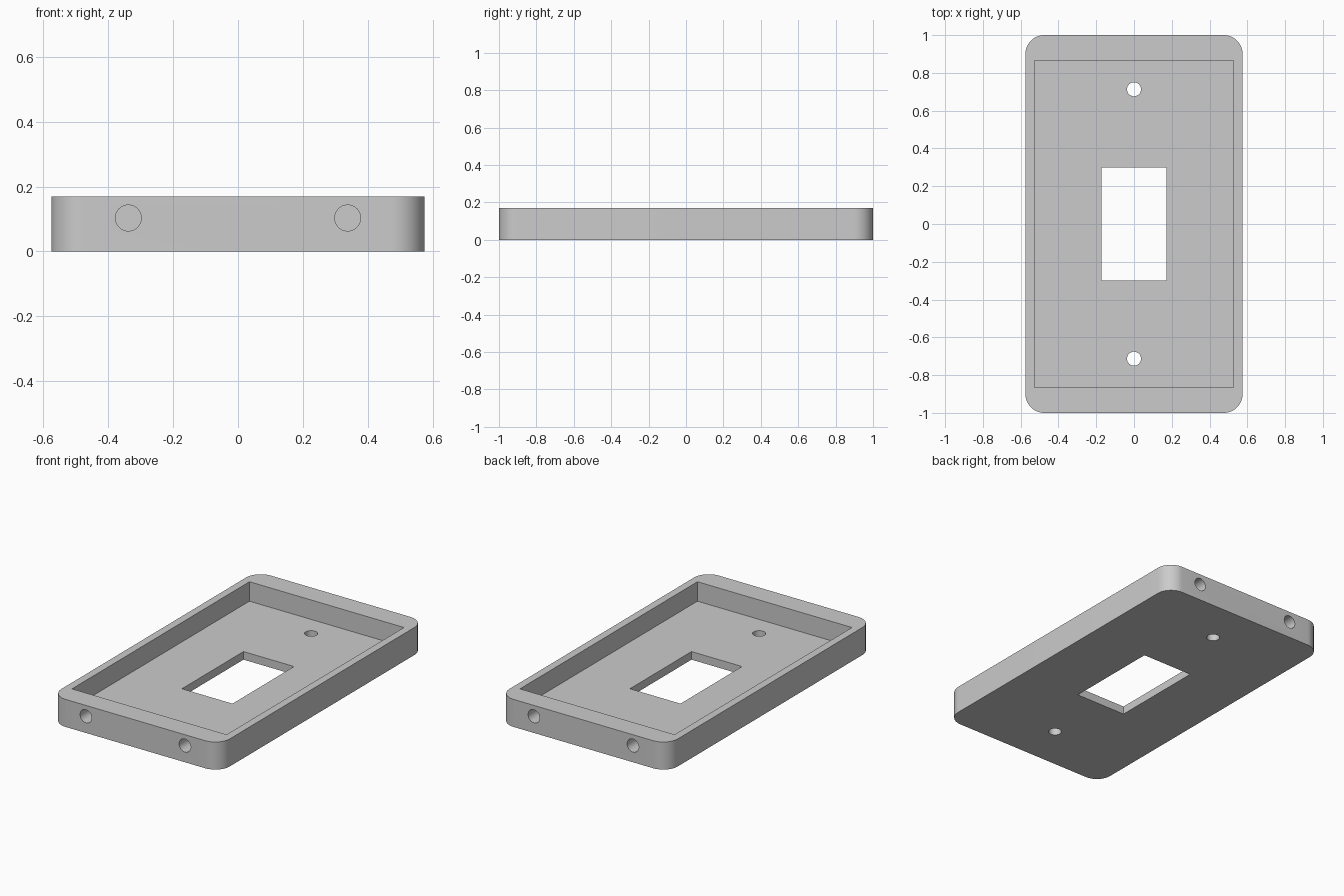
import bpy
import bmesh
from math import radians
from mathutils import Matrix

if "Cube" in bpy.data.objects:
    bpy.data.objects.remove(bpy.data.objects["Cube"])

WIDTH, LENGTH, HEIGHT, FLOOR = 1.15, 2.0, 0.17, 0.05
CORNER = 0.1

grey = bpy.data.materials.new("plain grey")
grey.use_nodes = True
grey.diffuse_color = (0.6, 0.6, 0.6, 1)
grey.node_tree.nodes["Principled BSDF"].inputs["Base Color"].default_value = (0.6, 0.6, 0.6, 1)


def finish(name, bm):
    mesh = bpy.data.meshes.new(name)
    bm.to_mesh(mesh)
    bm.free()
    mesh.materials.append(grey)
    obj = bpy.data.objects.new(name, mesh)
    bpy.context.collection.objects.link(obj)
    return obj


def box(name, width, length, bottom, top, corner=0):
    bm = bmesh.new()
    bmesh.ops.create_cube(bm, size=1, matrix=Matrix.Translation((0, 0, (bottom + top) / 2))
                          @ Matrix.Diagonal((width, length, top - bottom, 1)))
    if corner:
        upright = [e for e in bm.edges if abs(e.verts[0].co.z - e.verts[1].co.z) > 0.01]
        bmesh.ops.bevel(bm, geom=upright, offset=corner, segments=12,
                        profile=0.5, affect='EDGES')
    return finish(name, bm)


def rod(name, radius, depth, centre, along_y=False):
    bm = bmesh.new()
    turn = Matrix.Rotation(radians(90 if along_y else 0), 4, 'X')
    bmesh.ops.create_cone(bm, cap_ends=True, segments=40, radius1=radius, radius2=radius,
                          depth=depth, matrix=Matrix.Translation(centre) @ turn)
    return finish(name, bm)


# Rounded plate
plate = box("cover_plate", WIDTH, LENGTH, 0, HEIGHT, CORNER)

# Recess and central window
cutters = [box("recess_cutter", 1.055, 1.73, FLOOR, HEIGHT + 0.1),
           box("window_cutter", 0.345, 0.6, -0.1, HEIGHT)]

# Screw holes in the floor, and blind holes in both end walls
for end in (-1, 1):
    cutters.append(rod("screw_hole_cutter", 0.037, 0.4, (0, end * 0.713, 0)))
    for side in (-1, 1):
        cutters.append(rod("end_hole_cutter", 0.04, 0.2,
                           (side * 0.338, end * LENGTH / 2, 0.103), True))

bpy.context.view_layer.objects.active = plate
for cutter in cutters:
    cutter.hide_render = True
    cut = plate.modifiers.new("cut", 'BOOLEAN')
    cut.operation = 'DIFFERENCE'
    cut.solver = 'EXACT'
    cut.object = cutter
    bpy.ops.object.modifier_apply(modifier=cut.name)
    bpy.data.objects.remove(cutter)

# Smooth corners and bores, crisp edges
bpy.ops.object.select_all(action='DESELECT')
plate.select_set(True)
bpy.ops.object.shade_smooth_by_angle(angle=radians(30))
